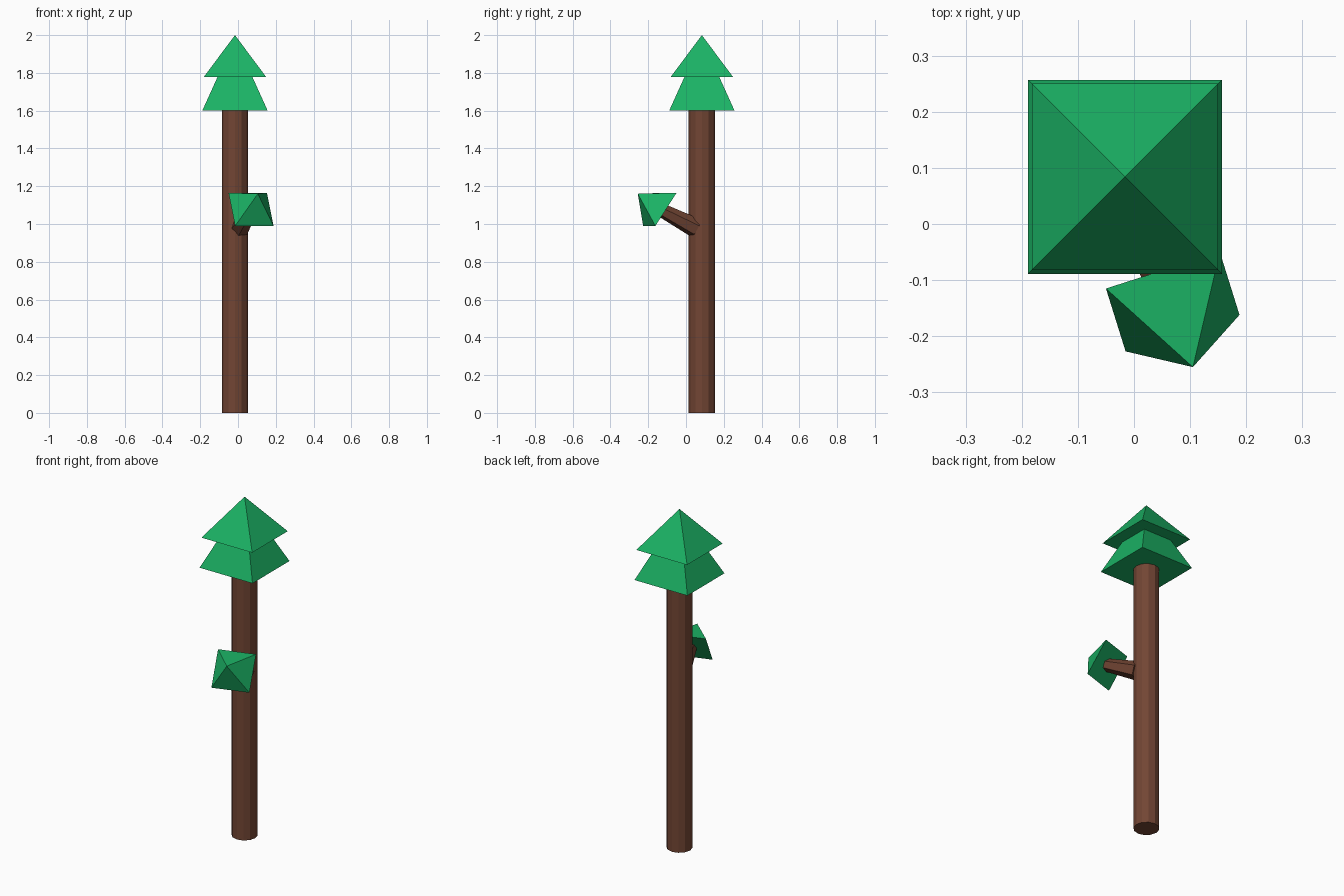
import bpy, bmesh, math
from mathutils import Vector

if "Cube" in bpy.data.objects:
    bpy.data.objects.remove(bpy.data.objects["Cube"])


def material(name, color):
    m = bpy.data.materials.new(name)
    m.diffuse_color = (*color, 1)
    m.use_nodes = True
    m.node_tree.nodes["Principled BSDF"].inputs["Base Color"].default_value = m.diffuse_color
    return m


BARK = material("bark_brown", (0.17, 0.06, 0.034))
LEAF = material("leaf_green", (0.011, 0.45, 0.13))
CX, CY = -0.016, 0.084


def cone(name, start, end, r1, r2, sides, mat, twist=0.0):
    """Tapered prism running from start to end."""
    start, end = Vector(start), Vector(end)
    axis = end - start
    bpy.ops.mesh.primitive_cone_add(vertices=sides, radius1=r1, radius2=r2,
                                    depth=axis.length)
    ob = bpy.context.object
    ob.name = name
    q = Vector((0, 0, 1)).rotation_difference(axis)
    for v in ob.data.vertices:
        p = v.co.copy()
        c, s = math.cos(twist), math.sin(twist)
        v.co = q @ Vector((c * p.x - s * p.y, s * p.x + c * p.y, p.z))
    ob.location = (start + end) / 2
    ob.data.materials.append(mat)
    return ob


# Trunk and side branch
cone("trunk", (CX, CY, 0), (CX, CY, 1.6), 0.07, 0.07, 12, BARK)
cone("branch", (0.01, 0.05, 0.98), (0.069, -0.139, 1.078), 0.053, 0.036, 6, BARK)

# Square crown tiers: base height, top height, base and top half widths
tiers = [("lower_foliage", 1.6, 1.777, 0.173, 0.093),
         ("upper_foliage", 1.777, 2.0, 0.166, 0.0)]
for name, z0, z1, w0, w1 in tiers:
    k = math.sqrt(2)
    cone(name, (CX, CY, z0), (CX, CY, z1), w0 * k, w1 * k, 4, LEAF, math.pi / 4)

# Tilted pyramid of foliage on the branch tip
base = [(-0.05, -0.115, 1.165), (-0.015, -0.227, 0.99),
        (0.188, -0.162, 0.99), (0.153, -0.05, 1.165)]
apex = (0.105, -0.255, 1.16)
bm = bmesh.new()
ring = [bm.verts.new(p) for p in base]
tip = bm.verts.new(apex)
bm.faces.new(ring)
for i in range(4):
    bm.faces.new((ring[i], ring[(i + 1) % 4], tip))
bmesh.ops.recalc_face_normals(bm, faces=bm.faces)
mesh = bpy.data.meshes.new("branch_foliage")
bm.to_mesh(mesh)
bm.free()
mesh.materials.append(LEAF)
bpy.context.collection.objects.link(bpy.data.objects.new("branch_foliage", mesh))
